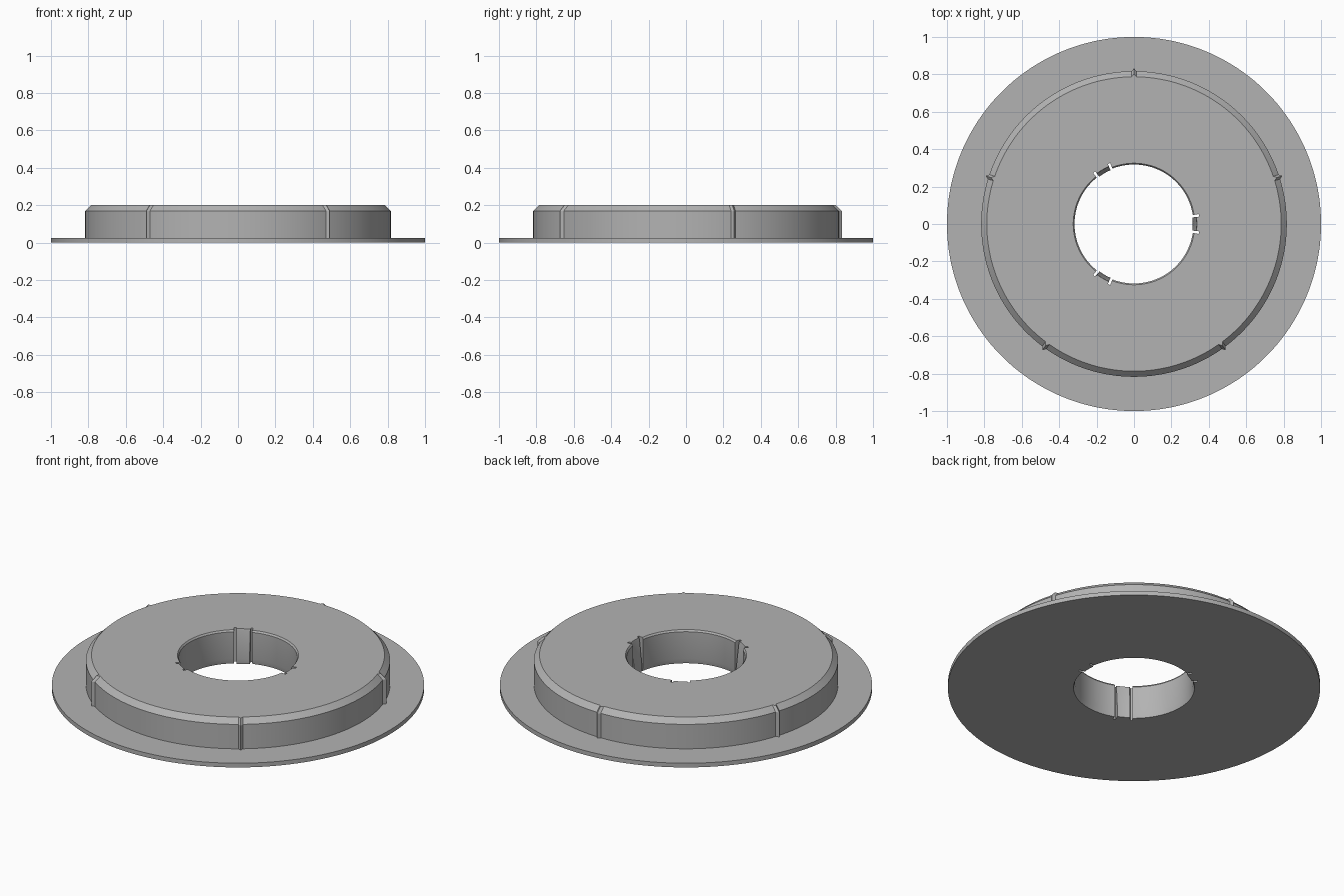
import bpy, bmesh, math

if "Cube" in bpy.data.objects:
    bpy.data.objects.remove(bpy.data.objects["Cube"])

TABS = (0, 120, 240)             # spring tabs inside the bore
RIDGES = (18, 90, 162, 234, 306)  # small ribs on the drum wall
TAB_HALF, SLIT_HALF, RIDGE_HALF = 6.4, 8.7, 0.9   # degrees


def profile(kind, bump):
    """Closed (radius, height) section: bore upwards, then drum and flange downwards."""
    if kind == "slit":
        bore = [(0.35, 0), (0.35, 0.03), (0.35, 0.19), (0.35, 0.2)]
    elif kind == "tab":
        bore = [(0.318, 0), (0.314, 0.03), (0.333, 0.19), (0.336, 0.2)]
    else:
        bore = [(0.325, 0), (0.318, 0.03), (0.318, 0.19), (0.325, 0.2)]
    drum = [(0.787 + bump, 0.2), (0.817 + bump, 0.17), (0.817 + bump, 0.025)]
    return bore + drum + [(1.0, 0.025), (1.0, 0)]


def section_kind(angle):
    off = min(abs((angle - t + 180) % 360 - 180) for t in TABS)
    return "tab" if off < TAB_HALF else "slit" if off < SLIT_HALF else "plain"


# Angular stations, with extra ones at the slit walls and ribs
angles = {round(i * 2.0, 3) for i in range(180)}
for t in TABS:
    angles |= {round((t + s * h) % 360, 3) for s in (-1, 1) for h in (TAB_HALF, SLIT_HALF)}
for r in RIDGES:
    angles = {a for a in angles if abs(a - r) > 1.2}
    angles |= {r - RIDGE_HALF, float(r), r + RIDGE_HALF}

# A station is doubled where the bore section changes, giving radial slit walls
stations = []
for a in sorted(angles):
    bump = 0.016 if a in RIDGES else 0.0
    before, after = section_kind(a - 0.01), section_kind(a + 0.01)
    stations.append((a, before, bump))
    if after != before:
        stations.append((a, after, bump))

# Flanged ring body
bm = bmesh.new()
rows = []
for a, kind, bump in stations:
    c, s = math.cos(math.radians(a)), math.sin(math.radians(a))
    rows.append([bm.verts.new((r * c, r * s, z)) for r, z in profile(kind, bump)])
for i, row in enumerate(rows):
    nxt = rows[(i + 1) % len(rows)]
    same = stations[i][0] == stations[(i + 1) % len(rows)][0]
    n = len(row)
    for j in range(n):
        k = (j + 1) % n
        if same and j >= 3:
            continue              # only the bore differs at a doubled station
        bm.faces.new((row[j], row[k], nxt[k], nxt[j]))
bmesh.ops.remove_doubles(bm, verts=bm.verts, dist=1e-5)
bmesh.ops.recalc_face_normals(bm, faces=bm.faces)
mesh = bpy.data.meshes.new("flanged_ring")
bm.to_mesh(mesh)
bm.free()
ring = bpy.data.objects.new("flanged_ring", mesh)
bpy.context.collection.objects.link(ring)

grey = bpy.data.materials.new("plain grey")
grey.diffuse_color = (0.45, 0.45, 0.45, 1)
grey.use_nodes = True
grey.node_tree.nodes["Principled BSDF"].inputs["Base Color"].default_value = grey.diffuse_color
mesh.materials.append(grey)

bpy.context.view_layer.objects.active = ring
ring.select_set(True)
bpy.ops.object.shade_smooth_by_angle(angle=math.radians(15))
